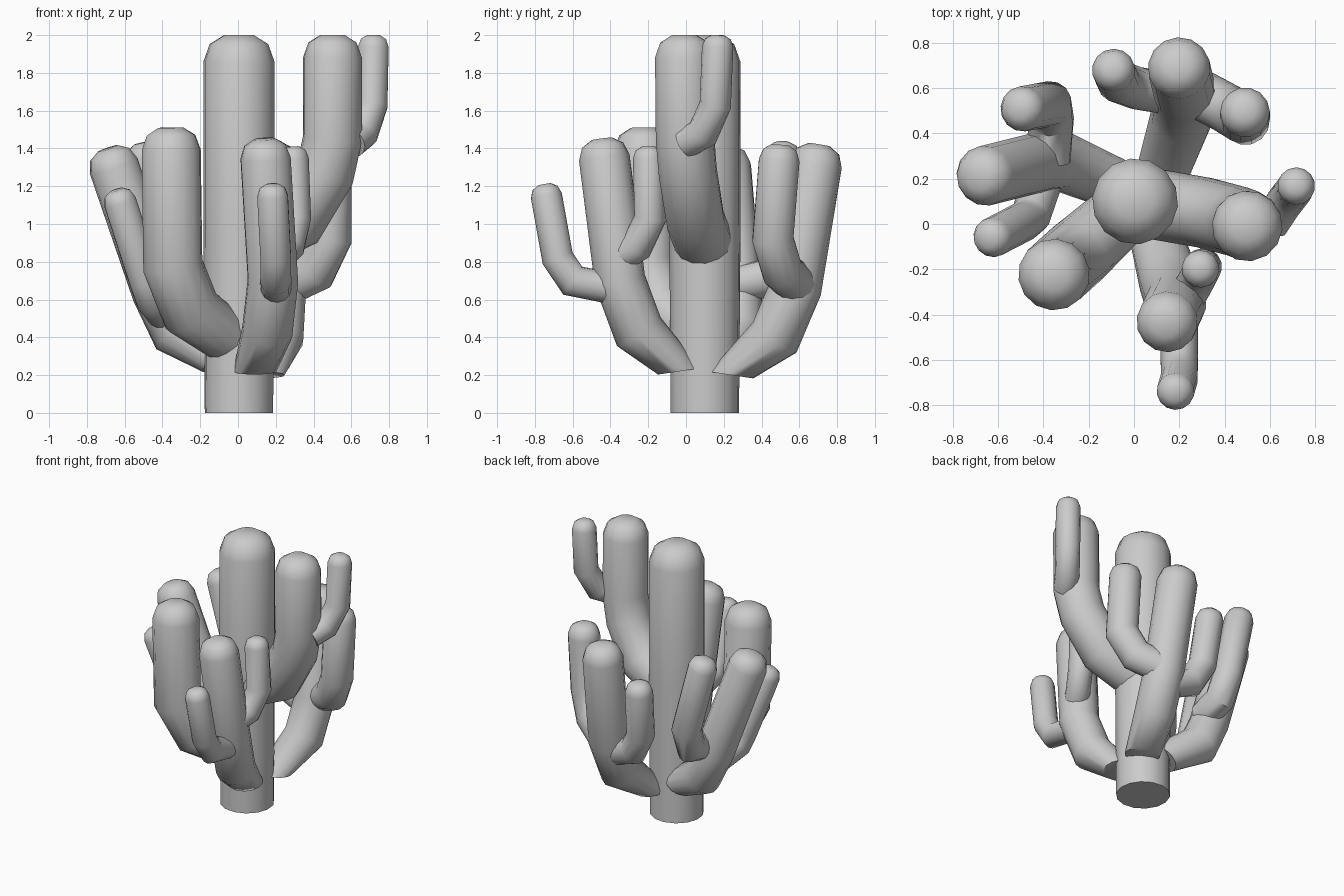
import bpy, bmesh, math
from mathutils import Vector

if "Cube" in bpy.data.objects:
    bpy.data.objects.remove(bpy.data.objects["Cube"])

SIDES = 14


def tube(name, points, r, start_r=None, start_normal=None):
    """Sweep a round section along points and close it with a blunt rounded tip."""
    pts = [Vector(p) for p in points]
    end = (pts[-1] - pts[-2]).normalized()
    tip = pts[-1].copy()
    # Replace the last point by the rings of the rounded tip
    centres = pts[:-1] + [tip - end * r * 0.75, tip - end * r * 0.25, tip]
    radii = [r] * (len(pts) - 1) + [r, r * 0.82, r * 0.42]
    radii[0] = start_r or r

    bm = bmesh.new()
    rings = []
    n = len(centres)
    for i, c in enumerate(centres):
        before = (c - centres[i - 1]).normalized() if i > 0 else None
        after = (centres[i + 1] - c).normalized() if i < n - 1 else None
        t = ((before or after) + (after or before)).normalized()
        if i == 0 and start_normal:
            t = Vector(start_normal).normalized()
        if i == 0:
            u = t.orthogonal().normalized()
        else:
            u = (u - t * u.dot(t)).normalized()
        v = t.cross(u)
        # Mitre: widen the ring across the bend so the tube keeps its thickness
        bend = before.cross(after) if before and after else Vector()
        stretch = 1.0
        axis = Vector()
        if bend.length > 1e-4:
            axis = bend.normalized().cross(t).normalized()
            stretch = 1.0 / max(before.dot(t), 0.7)
        ring = []
        for k in range(SIDES):
            a = 2 * math.pi * k / SIDES
            d = (u * math.cos(a) + v * math.sin(a)) * radii[i]
            d += axis * d.dot(axis) * (stretch - 1)
            ring.append(bm.verts.new(c + d))
        rings.append(ring)
    for a, b in zip(rings, rings[1:]):
        for k in range(SIDES):
            j = (k + 1) % SIDES
            bm.faces.new((a[k], a[j], b[j], b[k]))
    bm.faces.new(rings[-1])
    bm.faces.new(rings[0][::-1])
    bmesh.ops.recalc_face_normals(bm, faces=bm.faces)
    mesh = bpy.data.meshes.new(name)
    bm.to_mesh(mesh)
    bm.free()
    ob = bpy.data.objects.new(name, mesh)
    bpy.context.collection.objects.link(ob)
    bpy.context.view_layer.objects.active = ob
    ob.select_set(True)
    return ob


# Main stem
tube("trunk", [(0.005, 0.10, 0), (0.005, 0.10, 1.0), (0.005, 0.10, 2.0)], 0.19, 0.182)

# High right arm and its shoot
tube("right_arm", [(0.08, 0.09, 0.91), (0.31, 0.05, 1.02), (0.46, 0.01, 1.27),
                   (0.50, -0.005, 1.45), (0.50, -0.01, 2.0)], 0.156)
tube("right_arm_shoot", [(0.60, 0.0, 1.43), (0.66, 0.09, 1.48), (0.71, 0.155, 1.63),
                         (0.718, 0.17, 2.0)], 0.083)

# Front arm and its two shoots
tube("front_arm", [(0.09, -0.035, 0.22), (0.155, -0.25, 0.43), (0.185, -0.35, 0.70),
                   (0.14, -0.445, 1.45)], 0.135, 0.115, (0, -0.15, 1))
tube("front_arm_shoot", [(0.20, -0.40, 0.66), (0.20, -0.60, 0.70), (0.20, -0.68, 0.82),
                         (0.18, -0.75, 1.21)], 0.083)
tube("front_arm_side_shoot", [(0.21, -0.36, 0.82), (0.27, -0.26, 0.88), (0.305, -0.19, 1.03),
                              (0.29, -0.20, 1.41)], 0.083)

# Front left arm
tube("front_left_arm", [(-0.04, 0.06, 0.39), (-0.25, -0.13, 0.54), (-0.345, -0.215, 0.78),
                        (-0.355, -0.225, 1.51)], 0.158, 0.14)

# Left arm and its two shoots
tube("left_arm", [(-0.09, 0.18, 0.28), (-0.33, 0.28, 0.43), (-0.43, 0.27, 0.64),
                  (-0.69, 0.205, 1.40)], 0.133, 0.115, (-0.5, 0.2, 0.8))
tube("left_arm_front_shoot", [(-0.40, 0.20, 0.53), (-0.455, 0.04, 0.60), (-0.49, 0.01, 0.70),
                              (-0.645, -0.07, 1.18)], 0.088)
tube("left_arm_back_shoot", [(-0.38, 0.28, 0.68), (-0.365, 0.46, 0.72), (-0.375, 0.53, 0.88),
                             (-0.51, 0.505, 1.43)], 0.1)

# Back arm and its two shoots
tube("back_arm", [(0.13, 0.24, 0.20), (0.21, 0.47, 0.40), (0.225, 0.58, 0.66),
                  (0.195, 0.705, 1.42)], 0.138, 0.118, (0, 0.15, 1))
tube("back_arm_right_shoot", [(0.24, 0.60, 0.67), (0.41, 0.51, 0.75), (0.49, 0.46, 0.92),
                              (0.49, 0.50, 1.42)], 0.11)
tube("back_arm_left_shoot", [(0.20, 0.57, 0.58), (0.01, 0.60, 0.65), (-0.07, 0.63, 0.80),
                             (-0.095, 0.69, 1.21)], 0.095)

bpy.ops.object.shade_smooth_by_angle(angle=math.radians(50))
